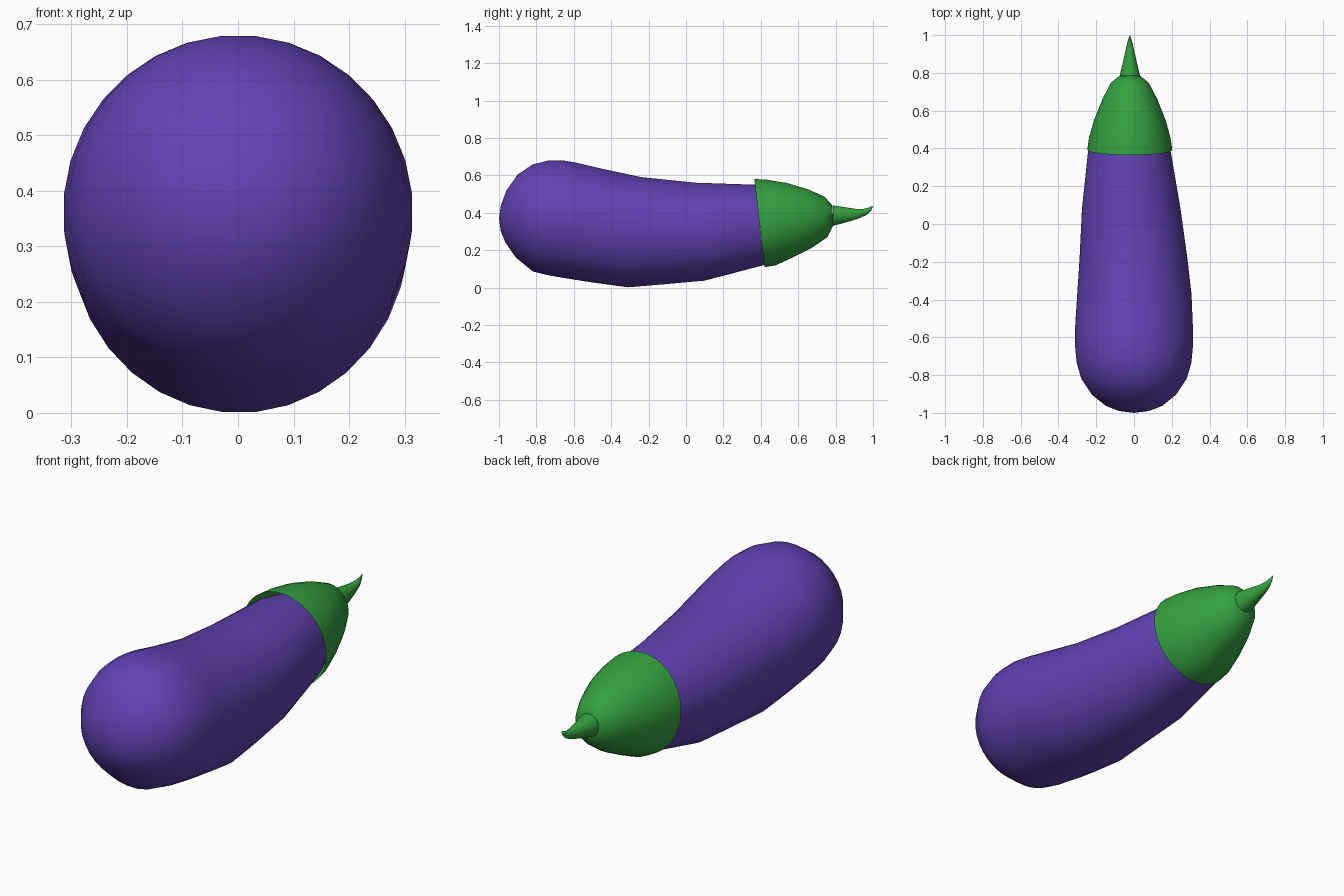
import bpy, bmesh, math
from mathutils import Vector

SEGS = 32


def material(name, rgb):
    m = bpy.data.materials.new(name)
    m.diffuse_color = (*rgb, 1)
    return m


def loft(name, rings, mat, start=None, end=None, segs=SEGS):
    """Skin elliptical rings given as (y top, z top, y bottom, z bottom, x left, x right)."""
    bm = bmesh.new()
    loops = []
    for yt, zt, yb, zb, xl, xr in rings:
        c = Vector(((xl + xr) / 2, (yt + yb) / 2, (zt + zb) / 2))
        side = Vector(((xr - xl) / 2, 0, 0))
        up = Vector((0, (yt - yb) / 2, (zt - zb) / 2))
        angles = [2 * math.pi * (i + 0.5) / segs for i in range(segs)]
        loops.append([bm.verts.new(c + side * math.cos(a) + up * math.sin(a)) for a in angles])
    for a, b in zip(loops, loops[1:]):
        for i in range(segs):
            j = (i + 1) % segs
            bm.faces.new((a[i], b[i], b[j], a[j]))
    for tip, loop in ((start, loops[0]), (end, loops[-1])):
        if tip:
            v = bm.verts.new(tip)
            for i in range(segs):
                bm.faces.new((loop[i], loop[(i + 1) % segs], v))
    bmesh.ops.recalc_face_normals(bm, faces=bm.faces)
    me = bpy.data.meshes.new(name)
    bm.to_mesh(me)
    bm.free()
    me.materials.append(mat)
    ob = bpy.data.objects.new(name, me)
    bpy.context.collection.objects.link(ob)
    bpy.ops.object.select_all(action='DESELECT')
    ob.select_set(True)
    bpy.context.view_layer.objects.active = ob
    bpy.ops.object.shade_smooth_by_angle(angle=math.radians(40))
    return ob


purple = material("purple_skin", (0.12, 0.055, 0.45))
green = material("green_leaf", (0.035, 0.36, 0.05))

# Fruit: bulbous front end, slimmer towards the cap, end hidden inside it
loft("fruit", [
    (-0.99, 0.44, -0.99, 0.30, -0.08, 0.08),
    (-0.96, 0.52, -0.965, 0.24, -0.15, 0.15),
    (-0.90, 0.605, -0.91, 0.16, -0.222, 0.222),
    (-0.82, 0.66, -0.82, 0.085, -0.28, 0.28),
    (-0.74, 0.68, -0.73, 0.063, -0.305, 0.305),
    (-0.65, 0.68, -0.61, 0.043, -0.315, 0.315),
    (-0.59, 0.67, -0.50, 0.026, -0.313, 0.313),
    (-0.45, 0.637, -0.31, 0.0, -0.302, 0.306),
    (-0.24, 0.592, -0.12, 0.016, -0.289, 0.283),
    (0.05, 0.562, 0.10, 0.036, -0.277, 0.248),
    (0.37, 0.551, 0.42, 0.12, -0.243, 0.193),
    (0.50, 0.53, 0.50, 0.15, -0.205, 0.155),
], purple, start=(0, -1.0, 0.37), end=(-0.022, 0.55, 0.34))

# Leafy cap: open shell standing slightly off the fruit
loft("cap", [
    (0.365, 0.582, 0.42, 0.108, -0.248, 0.203),
    (0.43, 0.578, 0.48, 0.118, -0.239, 0.194),
    (0.54, 0.560, 0.56, 0.155, -0.212, 0.168),
    (0.65, 0.527, 0.67, 0.210, -0.168, 0.124),
    (0.74, 0.487, 0.755, 0.268, -0.122, 0.078),
    (0.782, 0.440, 0.787, 0.330, -0.077, 0.033),
], green, end=(-0.022, 0.785, 0.385))

# Stem: tapers and curls upward to a point
loft("stem", [
    (0.785, 0.440, 0.787, 0.330, -0.076, 0.032),
    (0.85, 0.430, 0.855, 0.348, -0.060, 0.016),
    (0.91, 0.421, 0.92, 0.368, -0.046, 0.002),
    (0.95, 0.421, 0.965, 0.388, -0.036, -0.008),
    (0.976, 0.428, 0.990, 0.412, -0.028, -0.016),
], green, end=(-0.022, 1.0, 0.437), segs=24)
